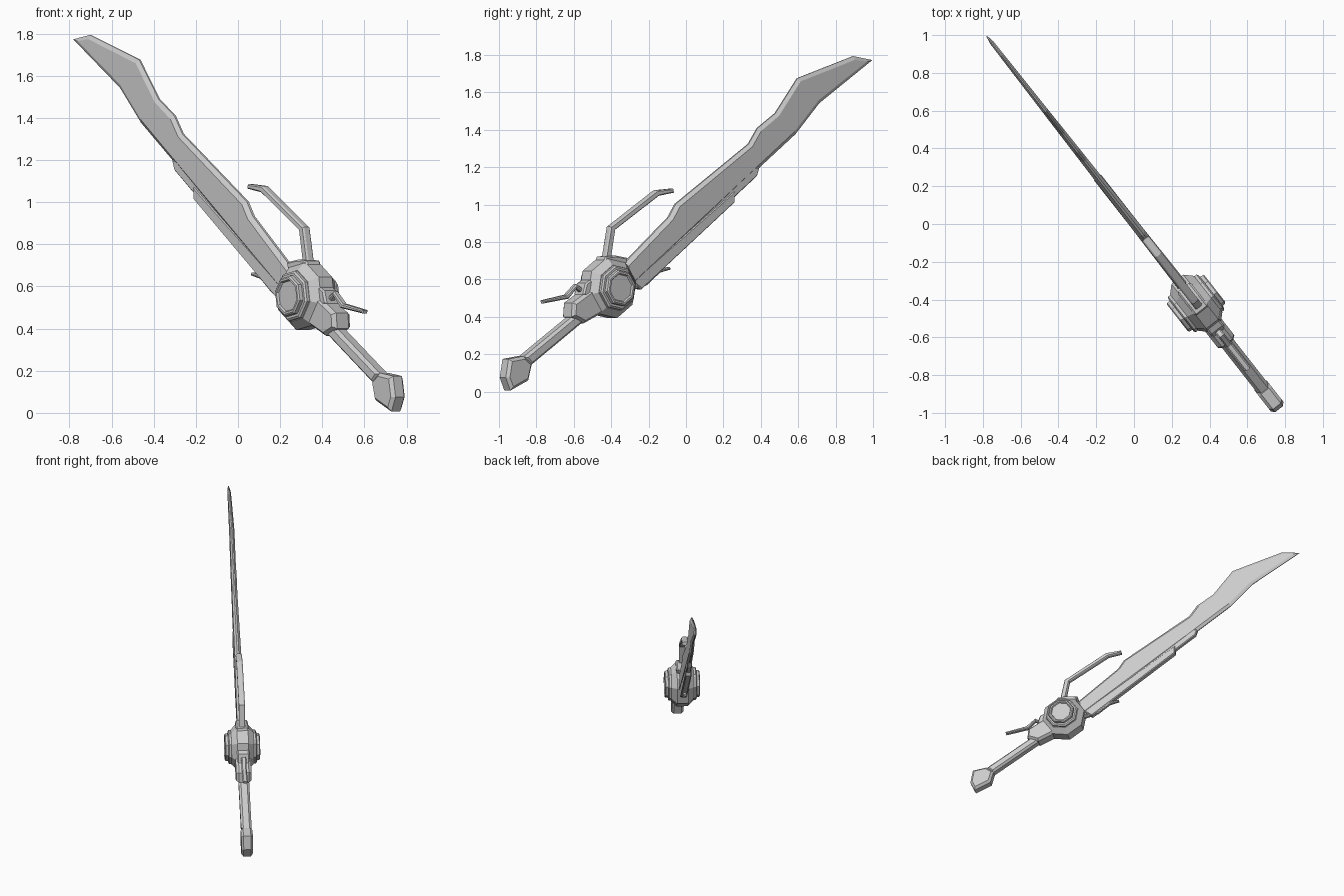
import bpy, bmesh, math
from mathutils import Matrix, Vector

if "Cube" in bpy.data.objects:
    bpy.data.objects.remove(bpy.data.objects["Cube"])

# The sword lies in a vertical plane: U along the ground, Z up, N across its thickness
U = Vector((-0.617, 0.787, 0)).normalized()
N = U.cross(Vector((0, 0, 1)))
FRAME = Matrix((U, (0, 0, 1), N)).transposed().to_4x4()


def offset(pts, d):
    """Move each polygon corner inward by d along its mitre (anticlockwise polygon)."""
    out = []
    for i, p in enumerate(pts):
        a = (p - pts[i - 1]).normalized()
        b = (pts[(i + 1) % len(pts)] - p).normalized()
        m = Vector((-a.y - b.y, a.x + b.x)).normalized()
        out.append(p + m * d / max(0.45, m.dot(Vector((-a.y, a.x)))))
    return out


def loft(name, rings):
    """Skin equal-length rings of (s, z, t) points and cap both ends."""
    bm = bmesh.new()
    vs = [[bm.verts.new(p) for p in r] for r in rings]
    n = len(vs[0])
    for a, b in zip(vs, vs[1:]):
        for i in range(n):
            j = (i + 1) % n
            bm.faces.new((a[i], a[j], b[j], b[i]))
    bm.faces.new(vs[0][::-1])
    bm.faces.new(vs[-1])
    bmesh.ops.recalc_face_normals(bm, faces=bm.faces)
    me = bpy.data.meshes.new(name)
    bm.to_mesh(me)
    bm.free()
    ob = bpy.data.objects.new(name, me)
    ob.matrix_world = FRAME
    bpy.context.collection.objects.link(ob)
    return ob


def flat(points):
    """Side-view (y, z) points to in-plane (s, z), made anticlockwise."""
    p = [Vector((y / U.y, z)) for y, z in points]
    area = sum(a.cross(b) for a, b in zip(p, p[1:] + p[:1]))
    return p if area > 0 else p[::-1]


def plate(name, points, t, edge, inset, taper=0.0):
    """Bevelled plate of half thickness t, with a rim of half thickness edge."""
    p = flat(points)
    q = offset(p, inset)
    rings = [[(v.x, v.y, h * (1 - taper * v.x)) for v in r]
             for r, h in ((q, -t), (p, -edge), (p, edge), (q, t))]
    return loft(name, rings)


def prong(name, path, w, t):
    """Bent bar of half width w following a path."""
    p = [Vector(v) for v in path]
    left, right = [], []
    for i, v in enumerate(p):
        a = (v - p[max(i - 1, 0)]).normalized()
        b = (p[min(i + 1, len(p) - 1)] - v).normalized()
        d = (a + b).normalized()
        k = w * (0.7 if i == len(p) - 1 else 1.0)
        m = Vector((-d.y, d.x)) * k
        left.append(v + m)
        right.append(v - m)
    return plate(name, left + right[::-1], t, t * 0.6, 0.006)


def octagon(r, t, c=(-0.42 / U.y, 0.555)):
    turn = math.radians(34.6 + 22.5)
    return [(c[0] + r * math.cos(turn + i * math.pi / 4),
             c[1] + r * math.sin(turn + i * math.pi / 4), t) for i in range(8)]


# Blade with bevelled edges, thinning to the tip
plate("blade", [(0.995, 1.773), (0.893, 1.794), (0.594, 1.676), (0.476, 1.489),
                (0.380, 1.409), (0.332, 1.324), (-0.059, 1.003), (-0.096, 0.933),
                (-0.34, 0.68), (-0.32, 0.54), (0.583, 1.377), (0.711, 1.543)],
      0.024, 0.006, 0.02, 0.45)

# Stepped rails under the blade
plate("long_rail", [(0.385, 1.20), (0.372, 1.153), (-0.27, 0.553), (-0.30, 0.60), (0.34, 1.2)],
      0.018, 0.012, 0.006)
plate("short_rail", [(0.25, 1.075), (0.25, 1.013), (-0.25, 0.546), (-0.30, 0.59)],
      0.024, 0.016, 0.006)

# Guard hub, faceted, with stepped discs on both sides
loft("guard_hub", [octagon(r, t) for t, r in
                   ((-0.08, 0.125), (-0.04, 0.165), (0.04, 0.165), (0.08, 0.125))])
for side, label in ((1, "right"), (-1, "left")):
    loft("guard_disc_" + label, [octagon(r, side * t) for t, r in
                                 ((0.06, 0.122), (0.095, 0.122), (0.102, 0.112), (0.102, 0.1),
                                  (0.12, 0.098), (0.126, 0.09), (0.126, 0.08), (0.116, 0.074))])

# Blocks joining hub to prongs and grip
plate("upper_block", [(-0.47, 0.67), (-0.455, 0.722), (-0.40, 0.728), (-0.335, 0.715),
                      (-0.35, 0.65)], 0.045, 0.035, 0.008)
plate("rear_block", [(-0.53, 0.49), (-0.575, 0.52), (-0.56, 0.58), (-0.50, 0.62)],
      0.045, 0.035, 0.008)
plate("grip_collar", [(-0.53, 0.55), (-0.63, 0.475), (-0.635, 0.40), (-0.57, 0.365),
                      (-0.49, 0.41), (-0.42, 0.46)], 0.055, 0.035, 0.015)

# Grip and pommel
plate("grip", [(-0.885, 0.185), (-0.60, 0.42), (-0.55, 0.385), (-0.845, 0.14)],
      0.038, 0.022, 0.014)
plate("pommel", [(-0.965, 0.175), (-0.885, 0.19), (-0.84, 0.15), (-0.86, 0.06),
                 (-0.955, 0.006), (-0.98, 0.075)], 0.042, 0.026, 0.016)

# Curved prongs
prong("upper_prong", [(-0.43, 0.69), (-0.401, 0.874), (-0.16, 1.062), (-0.075, 1.075)],
      0.016, 0.022)
prong("rear_prong", [(-0.54, 0.52), (-0.592, 0.565), (-0.64, 0.508), (-0.77, 0.48)],
      0.012, 0.018)
prong("lower_prong", [(-0.30, 0.55), (-0.22, 0.578), (-0.15, 0.645), (-0.09, 0.66)],
      0.010, 0.016)
